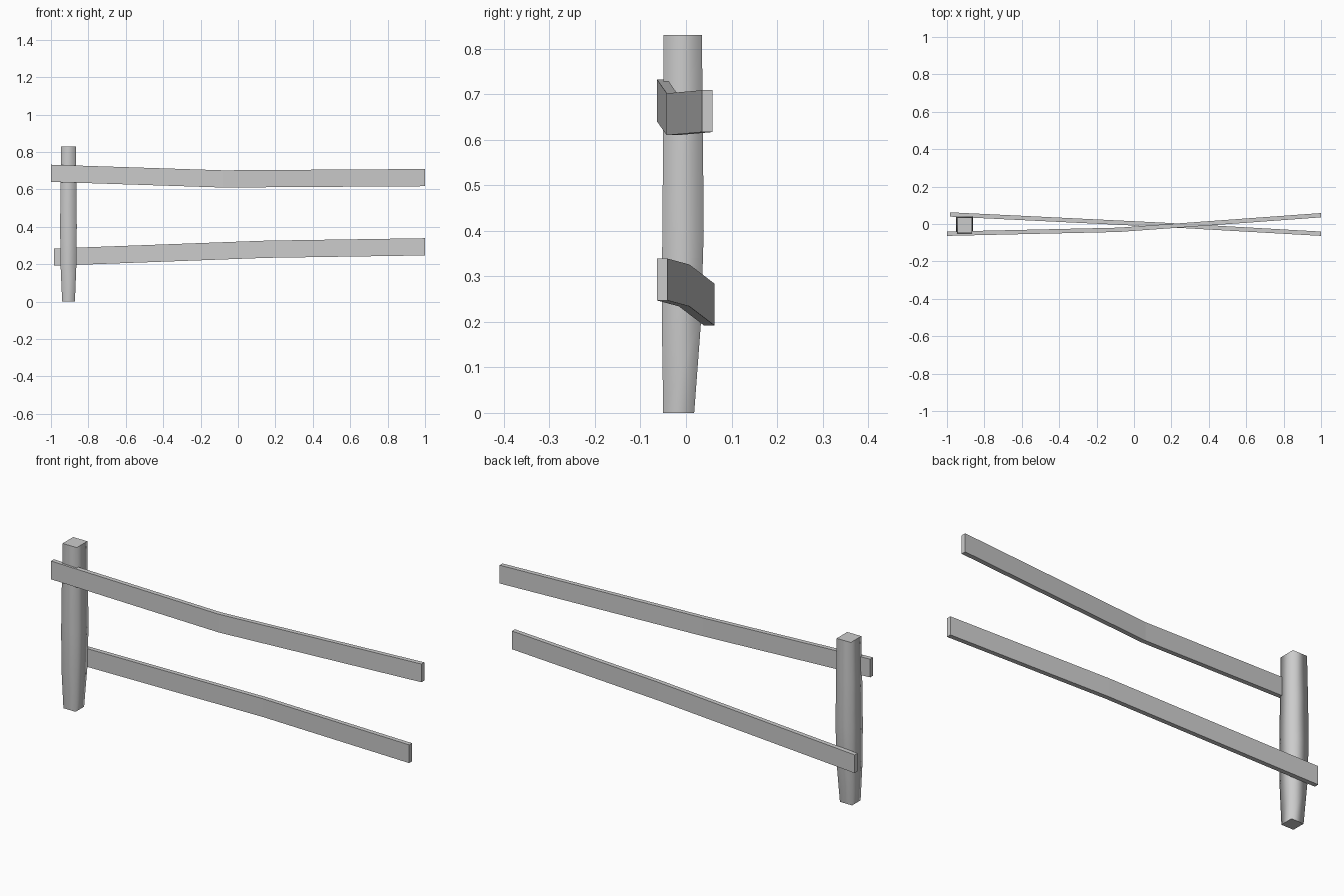
import bpy
import bmesh

cube = bpy.data.objects.get("Cube")
if cube:
    bpy.data.objects.remove(cube, do_unlink=True)

grey = bpy.data.materials.new("weathered_grey")
grey.use_nodes = True
colour = (0.6, 0.6, 0.6, 1)
grey.diffuse_color = colour
grey.node_tree.nodes["Principled BSDF"].inputs["Base Color"].default_value = colour


def loft(name, sections):
    """Skin four-cornered sections into a closed solid."""
    bm = bmesh.new()
    rings = [[bm.verts.new(p) for p in section] for section in sections]
    for a, b in zip(rings, rings[1:]):
        for i in range(4):
            j = (i + 1) % 4
            bm.faces.new((a[i], a[j], b[j], b[i]))
    caps = [bm.faces.new(rings[0]), bm.faces.new(rings[-1])]
    bmesh.ops.recalc_face_normals(bm, faces=bm.faces)
    mesh = bpy.data.meshes.new(name)
    for cap in caps:
        for edge in cap.edges:
            edge.smooth = False
    bm.to_mesh(mesh)
    bm.free()
    mesh.materials.append(grey)
    obj = bpy.data.objects.new(name, mesh)
    bpy.context.collection.objects.link(obj)
    return obj


def post_section(z, x0, x1, y0, y1):
    return [(x0, y0, z), (x1, y0, z), (x1, y1, z), (x0, y1, z)]


def rail_section(x, y, z, thick=0.023, high=0.092):
    a, b = thick / 2, high / 2
    return [(x, y - a, z - b), (x, y + a, z - b), (x, y + a, z + b), (x, y - a, z + b)]


# Tapered post, softly shaded around its sides
post = loft("post", [post_section(*s) for s in (
    (0, -0.94, -0.872, -0.05, 0.018),
    (0.2, -0.949, -0.864, -0.053, 0.033),
    (0.4, -0.951, -0.862, -0.052, 0.039),
    (0.62, -0.949, -0.864, -0.05, 0.037),
    (0.83, -0.945, -0.866, -0.049, 0.035))])
post.data.shade_smooth()

# Two slightly bent rails, one on each side of the post
loft("upper_rail", [rail_section(*s) for s in (
    (-1, -0.052, 0.686), (-0.08, -0.031, 0.656), (1, 0.047, 0.663))])
loft("lower_rail", [rail_section(*s) for s in (
    (-0.985, 0.051, 0.238), (0.15, -0.004, 0.28), (1, -0.052, 0.293))])
